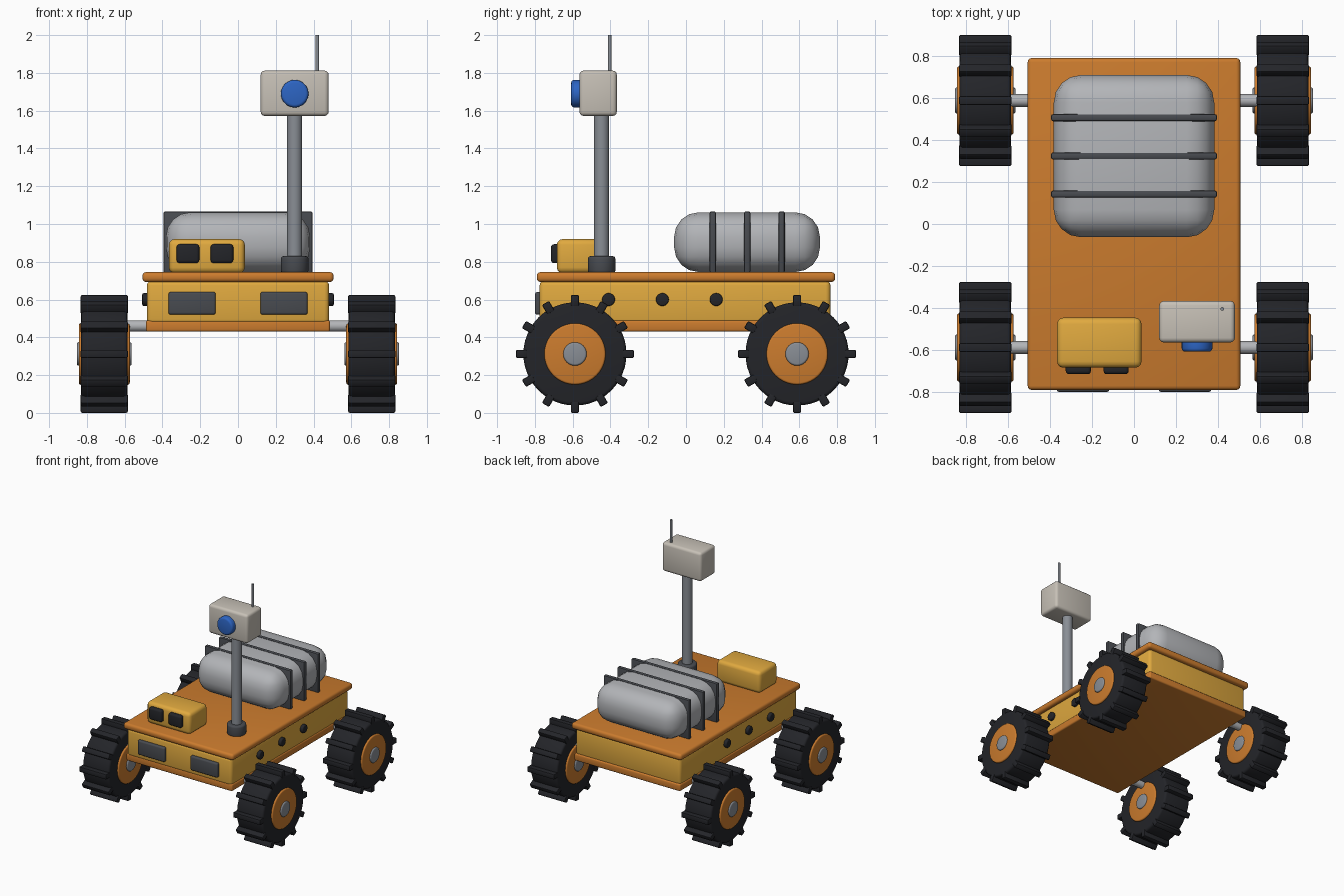
import bpy, bmesh
from math import pi, radians
from mathutils import Matrix, Vector

if "Cube" in bpy.data.objects:
    bpy.data.objects.remove(bpy.data.objects["Cube"])


def material(name, r, g, b):
    m = bpy.data.materials.new(name)
    m.diffuse_color = (r, g, b, 1)
    m.use_nodes = True
    m.node_tree.nodes["Principled BSDF"].inputs["Base Color"].default_value = m.diffuse_color
    return m


ORANGE = material("orange", 0.60, 0.20, 0.027)
YELLOW = material("yellow", 0.75, 0.40, 0.05)
RUBBER = material("rubber", 0.017, 0.018, 0.022)
DARK = material("dark_grey", 0.065, 0.07, 0.08)
STEEL = material("steel", 0.25, 0.27, 0.30)
SILVER = material("silver", 0.45, 0.46, 0.48)
BEIGE = material("beige", 0.57, 0.53, 0.47)
BLUE = material("lens_blue", 0.026, 0.13, 0.55)
AXIS = {"X": Matrix.Rotation(pi / 2, 4, "Y"),
        "Y": Matrix.Rotation(pi / 2, 4, "X"),
        "Z": Matrix.Identity(4)}


def finish(name, bm, loc, mat):
    mesh = bpy.data.meshes.new(name)
    bm.to_mesh(mesh)
    bm.free()
    mesh.materials.append(mat)
    ob = bpy.data.objects.new(name, mesh)
    ob.location = loc
    bpy.context.collection.objects.link(ob)
    bpy.ops.object.select_all(action="DESELECT")
    ob.select_set(True)
    bpy.context.view_layer.objects.active = ob
    bpy.ops.object.shade_smooth_by_angle(angle=radians(40))
    return ob


def round_edges(bm, edges, width, segments):
    bmesh.ops.bevel(bm, geom=edges, offset=width, segments=segments,
                    profile=0.5, affect="EDGES", clamp_overlap=True)


def box(name, loc, size, mat, bevel=0.0, segments=3):
    bm = bmesh.new()
    bmesh.ops.create_cube(bm, size=1, matrix=Matrix.Diagonal((*size, 1)))
    if bevel:
        round_edges(bm, bm.edges[:], bevel, segments)
    return finish(name, bm, loc, mat)


def cylinder(name, loc, radius, length, axis, mat, bevel=0.0, sides=32):
    bm = bmesh.new()
    bmesh.ops.create_cone(bm, cap_ends=True, segments=sides, radius1=radius,
                          radius2=radius, depth=length)
    if bevel:
        rims = [e for e in bm.edges if abs(e.verts[0].co.z - e.verts[1].co.z) < 1e-5]
        round_edges(bm, rims, bevel, 3)
    bmesh.ops.transform(bm, matrix=AXIS[axis], verts=bm.verts)
    return finish(name, bm, loc, mat)


def treads(name, loc):
    # twelve cross bars around the tyre
    bm = bmesh.new()
    for i in range(12):
        m = (Matrix.Rotation(i * pi / 6, 4, "X") @ Matrix.Translation((0, 0, 0.282))
             @ Matrix.Diagonal((0.25, 0.044, 0.06, 1)))
        bmesh.ops.create_cube(bm, size=1, matrix=m)
    round_edges(bm, bm.edges[:], 0.008, 2)
    return finish(name, bm, loc, RUBBER)


# chassis
box("lower_plate", (0, 0, 0.46), (0.975, 1.55, 0.06), ORANGE, 0.012)
box("body", (0, -0.005, 0.585), (0.965, 1.54, 0.23), YELLOW, 0.025)
box("deck", (0, 0, 0.719), (1.012, 1.58, 0.053), ORANGE, 0.02)

# front panels and side portholes
for side, s in (("right", 1), ("left", -1)):
    box(f"front_panel_{side}", (s * 0.243, -0.782, 0.58), (0.25, 0.035, 0.12), DARK, 0.012)
    for i, y in enumerate((-0.41, -0.125, 0.16)):
        cylinder(f"porthole_{side}_{i}", (s * 0.485, y, 0.60), 0.034, 0.044, "X", RUBBER, 0.008, 24)

# wheels and axles
for end, y in (("front", -0.588), ("rear", 0.588)):
    for side, s in (("right", 1), ("left", -1)):
        c = Vector((s * 0.708, y, 0.312))
        tag = f"{end}_{side}"
        cylinder(f"tyre_{tag}", c, 0.273, 0.244, "X", RUBBER, 0.018, 48)
        treads(f"treads_{tag}", c)
        cylinder(f"hub_{tag}", c, 0.162, 0.27, "X", ORANGE, 0.01, 40)
        cylinder(f"hub_cap_{tag}", c, 0.062, 0.29, "X", STEEL, 0.01, 24)
        cylinder(f"axle_{tag}", (s * 0.54, y, 0.46), 0.03, 0.24, "X", SILVER, 0, 24)

# cargo roll with three straps
box("cargo", (0, 0.323, 0.904), (0.764, 0.772, 0.316), SILVER, 0.13, 4)
for i, y in enumerate((0.142, 0.324, 0.506)):
    box(f"cargo_strap_{i}", (0, y, 0.904), (0.79, 0.034, 0.326), DARK, 0.01, 2)

# instrument box with two windows
box("instrument_box", (-0.165, -0.565, 0.83), (0.402, 0.238, 0.18), YELLOW, 0.03)
for i, x in enumerate((-0.265, -0.085)):
    box(f"instrument_window_{i}", (x, -0.69, 0.843), (0.12, 0.05, 0.10), RUBBER, 0.016)

# camera mast
cylinder("mast_base", (0.30, -0.447, 0.785), 0.073, 0.09, "Z", DARK, 0.014)
cylinder("mast", (0.30, -0.447, 1.17), 0.04, 0.86, "Z", STEEL)
box("camera_head", (0.30, -0.465, 1.692), (0.36, 0.198, 0.24), BEIGE, 0.022)
cylinder("camera_lens", (0.30, -0.57, 1.69), 0.073, 0.076, "Y", BLUE, 0.016)
cylinder("antenna", (0.42, -0.404, 1.89), 0.009, 0.22, "Z", STEEL, 0, 12)
